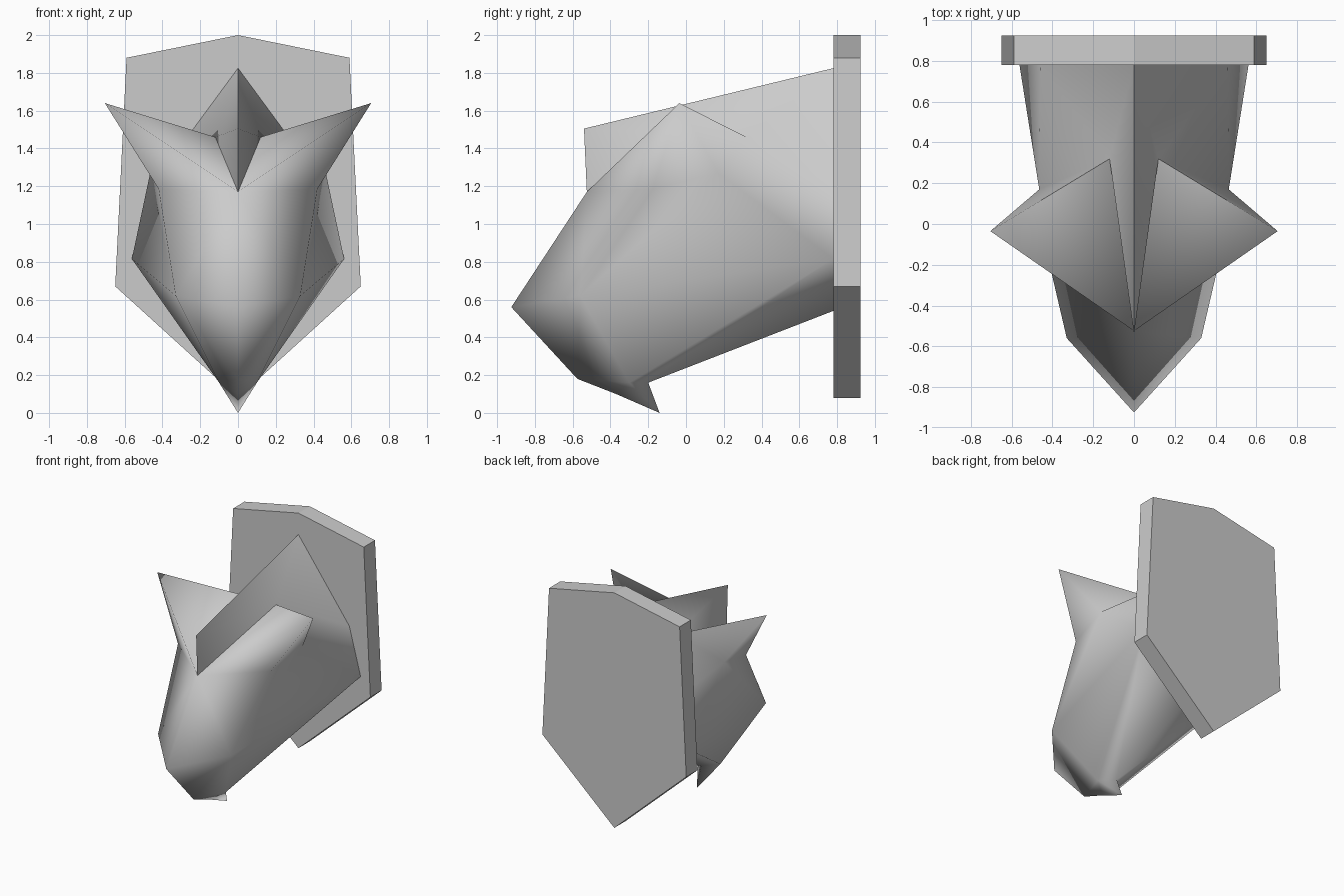
import bpy
import bmesh

cube = bpy.data.objects.get("Cube")
if cube:
    bpy.data.objects.remove(cube)

grey = bpy.data.materials.new("plain_grey")
grey.use_nodes = True
colour = (0.6, 0.6, 0.6, 1)
grey.diffuse_color = colour
grey.node_tree.nodes["Principled BSDF"].inputs["Base Color"].default_value = colour


def finish(bm, name):
    bmesh.ops.recalc_face_normals(bm, faces=bm.faces)
    mesh = bpy.data.meshes.new(name)
    bm.to_mesh(mesh)
    bm.free()
    mesh.materials.append(grey)
    obj = bpy.data.objects.new(name, mesh)
    bpy.context.collection.objects.link(obj)


# Wall plaque: shield outline given thickness
bm = bmesh.new()
outline = [(0, 2), (0.59, 1.88), (0.65, 0.67), (0, 0.08), (-0.65, 0.67), (-0.59, 1.88)]
front, back = [[bm.verts.new((x, y, z)) for x, z in outline] for y in (0.78, 0.925)]
bm.faces.new(front)
bm.faces.new(back[::-1])
for i in range(len(outline)):
    bm.faces.new((front[i - 1], front[i], back[i], back[i - 1]))
finish(bm, "wall_plaque")

# Animal head: named landmarks of one half
marks = {
    "crest_back": (0, 0.78, 1.825),
    "crest_front": (0, -0.54, 1.505),
    "brow": (0, -0.525, 1.17),
    "nose": (0, -0.925, 0.56),
    "chin": (0, -0.575, 0.18),
    "beard_front": (0, -0.37, 0.1),
    "beard_tip": (0, -0.14, 0),
    "throat": (0, -0.2, 0.16),
    "neck_bottom": (0, 0.78, 0.54),
    "neck_side": (0.562, 0.78, 0.815),
    "neck_top": (0.46, 0.78, 1.2),
    "ear_tip": (0.705, -0.035, 1.64),
    "ear_inner": (0.12, 0.32, 1.46),
    "ear_root": (0.465, 0.17, 1.27),
    "cheek": (0.42, -0.175, 1.185),
    "jaw": (0.33, -0.56, 0.62),
    "jaw_under": (0.1, -0.3, 0.16),
}
patches = [
    "crest_back ear_inner crest_front", "crest_front ear_inner brow",
    "crest_back neck_top ear_inner", "neck_top ear_root ear_inner",
    "ear_tip ear_inner brow", "ear_tip ear_root ear_inner",
    "ear_tip brow cheek", "ear_tip cheek ear_root",
    "brow jaw cheek", "brow nose jaw", "cheek jaw ear_root",
    "neck_top neck_side ear_root", "neck_side jaw ear_root",
    "neck_side jaw_under jaw", "jaw nose chin", "jaw chin jaw_under",
    "chin beard_front jaw_under", "beard_front beard_tip jaw_under",
    "beard_tip throat jaw_under", "neck_side throat jaw_under",
    "neck_side neck_bottom throat",
]
creases = [
    ("crest_back", "crest_front"), ("crest_front", "brow"),
    ("brow", "ear_inner"), ("ear_inner", "ear_tip"),
]
bm = bmesh.new()
for side in (1, -1):
    pts = {n: bm.verts.new((side * x, y, z)) for n, (x, y, z) in marks.items()}
    for patch in patches:
        face = bm.faces.new([pts[n] for n in patch.split()][::side])
        face.smooth = True
bmesh.ops.remove_doubles(bm, verts=bm.verts, dist=0.0005)


# Keep the mane crest and ear rims crisp
def landmark(vert):
    x, y, z = vert.co
    return min(marks, key=lambda n: (marks[n][0] - abs(x)) ** 2
               + (marks[n][1] - y) ** 2 + (marks[n][2] - z) ** 2)


for edge in bm.edges:
    ends = {landmark(v) for v in edge.verts}
    if any(ends == set(c) for c in creases):
        edge.smooth = False
finish(bm, "animal_head")
